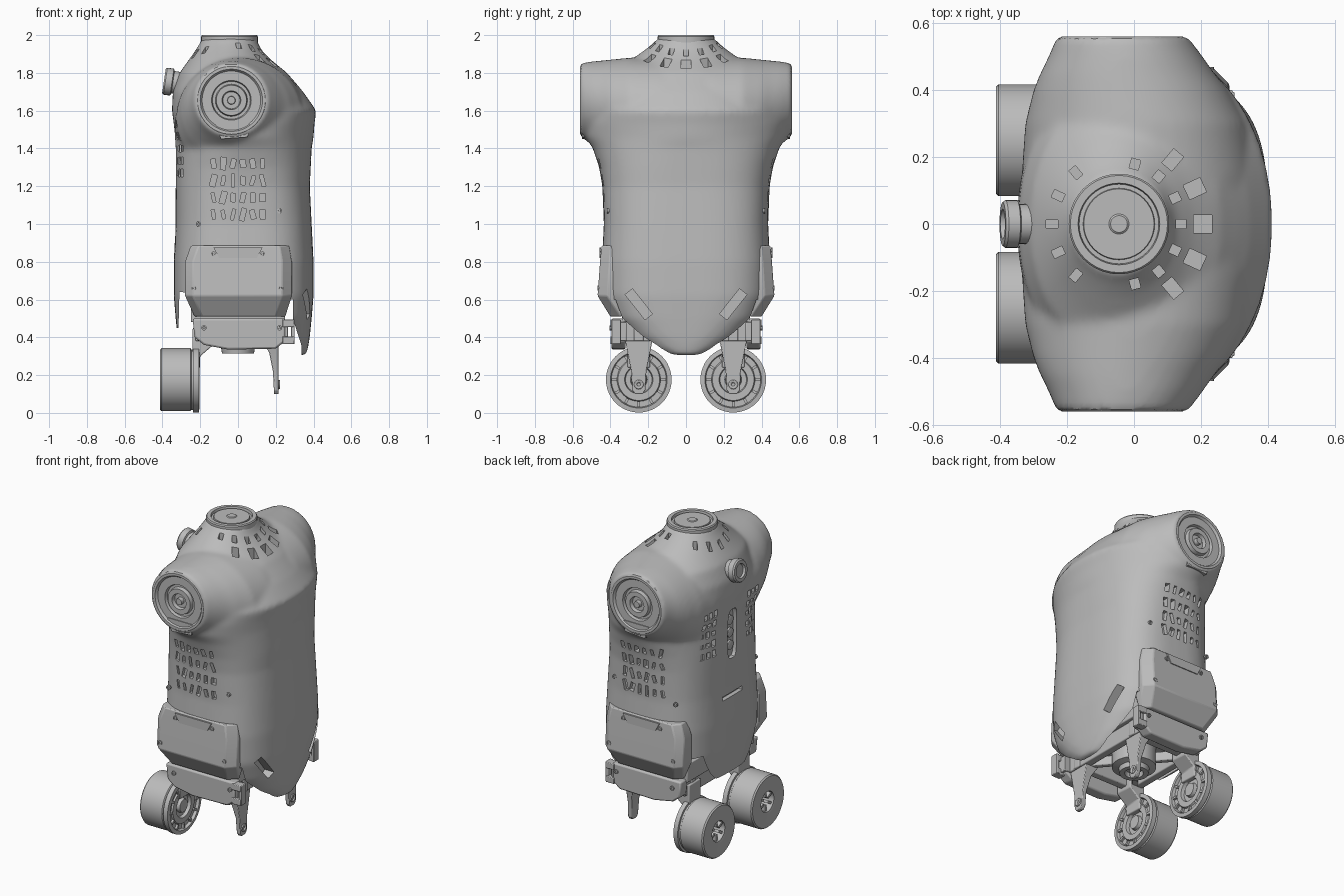
import bpy, bmesh, random
from math import sin, cos, pi, copysign, radians
from mathutils import Vector, Matrix

if "Cube" in bpy.data.objects:
    bpy.data.objects.remove(bpy.data.objects["Cube"])
random.seed(4)
parts = []

grey = bpy.data.materials.new("body_grey")
grey.use_nodes = True
grey.diffuse_color = (0.5, 0.5, 0.5, 1)
grey.node_tree.nodes["Principled BSDF"].inputs["Base Color"].default_value = (0.5, 0.5, 0.5, 1)


# ---- helpers ----
def make(name, bm, bevel=0):
    bmesh.ops.recalc_face_normals(bm, faces=bm.faces)
    me = bpy.data.meshes.new(name)
    bm.to_mesh(me)
    bm.free()
    me.materials.append(grey)
    ob = bpy.data.objects.new(name, me)
    bpy.context.collection.objects.link(ob)
    if bevel:
        mod = ob.modifiers.new("bevel", "BEVEL")
        mod.width, mod.segments = bevel, 2
    parts.append(ob)
    return ob


def loft(bm, rings):
    vs = [[bm.verts.new(p) for p in r] for r in rings]
    n = len(vs[0])
    for a, b in zip(vs, vs[1:]):
        for i in range(n):
            bm.faces.new((a[i], a[(i + 1) % n], b[(i + 1) % n], b[i]))
    bm.faces.new(vs[0])
    bm.faces.new(vs[-1])


def oval(lo, hi, b, n, count=64):
    """Superellipse spanning lo..hi on one axis and -b..b on the other."""
    def power(v):
        return copysign(abs(v) ** (2 / n), v)
    c, a = (lo + hi) / 2, (hi - lo) / 2
    angles = [2 * pi * i / count for i in range(count)]
    return [(c + a * power(cos(t)), b * power(sin(t))) for t in angles]


def prism(bm, outline, y0, y1):
    """Extrude an x-z outline along y."""
    loft(bm, [[(x, y, z) for x, z in outline] for y in (y0, y1)])


def lathe(bm, profile, centre, axis, count=40):
    """Revolve (radius, height) points about an axis direction."""
    m = Matrix.Translation(centre) @ Vector(axis).to_track_quat("Z", "Y").to_matrix().to_4x4()
    loft(bm, [[m @ Vector((r * cos(2 * pi * i / count), r * sin(2 * pi * i / count), h))
               for i in range(count)] for r, h in profile])


def box(bm, centre, size, rot=None):
    m = Matrix.Translation(centre) @ (rot or Matrix()) @ Matrix.Diagonal((*size, 1))
    bmesh.ops.create_cube(bm, size=1, matrix=m)


def bake(ob):
    bpy.context.view_layer.update()
    dg = bpy.context.evaluated_depsgraph_get()
    me = bpy.data.meshes.new_from_object(ob.evaluated_get(dg))
    ob.modifiers.clear()
    ob.data = me
    me.materials.clear()
    me.materials.append(grey)


# ---- torso shell: trunk and shoulder bar blended together ----
trunk = [  # z, back, front, half width, squareness
    (.305, -.30, .36, .14, 2.5), (.34, -.31, .37, .23, 2.6), (.4, -.32, .38, .31, 2.8),
    (.5, -.33, .39, .395, 3), (.62, -.34, .4, .44, 3), (.8, -.34, .4, .445, 3),
    (1, -.33, .39, .435, 3), (1.2, -.33, .38, .443, 2.8), (1.3, -.33, .385, .46, 2.6),
    (1.4, -.33, .39, .493, 2.3), (1.46, -.335, .4, .53, 2), (1.53, -.34, .405, .54, 2),
    (1.6, -.35, .415, .52, 2.1), (1.7, -.345, .345, .46, 2.1),
    (1.8, -.31, .26, .39, 2.1), (1.87, -.26, .175, .29, 2), (1.92, -.225, .125, .22, 2),
    (1.96, -.2, .105, .17, 2), (1.985, -.19, .1, .148, 2)]
shoulder = [  # y, back, front, bottom, top
    (.56, -.23, .16, 1.465, 1.85), (.5, -.255, .205, 1.42, 1.86), (.45, -.28, .24, 1.38, 1.865),
    (.4, -.3, .28, 1.33, 1.87), (.3, -.325, .34, 1.25, 1.88), (.15, -.335, .37, 1.2, 1.88)]
bm = bmesh.new()
loft(bm, [[(x, y, z) for x, y in oval(lo, hi, b, n)] for z, lo, hi, b, n in trunk])
bar = [(-y, *r) for y, *r in shoulder] + [(y, *r) for y, *r in reversed(shoulder)]
loft(bm, [[(x, y, (bot + top) / 2 + h) for x, h in oval(lo, hi, (top - bot) / 2, 2)]
          for y, lo, hi, bot, top in bar])
torso = make("torso_shell", bm)
mod = torso.modifiers.new("blend", "REMESH")
mod.mode, mod.voxel_size = "VOXEL", 0.015
mod = torso.modifiers.new("soften", "SMOOTH")
mod.factor, mod.iterations = 0.5, 8
bake(torso)

# ---- cutters: open underside, then sockets, vents and slots ----
bm = bmesh.new()
prism(bm, [(-.6, .2), (.335, .2), (.335, .36), (.29, .5), (.29, .6), (-.31, .64), (-.315, .45),
           (-.6, .45)], -.7, .7)
cavity = make("cutter_underside", bm)
bm = bmesh.new()
for i in range(-3, 4):                       # collar vents on the chest side
    turn = Matrix.Rotation(radians(25 * i), 4, "Z")
    vents = [(.185, .03, .028, 1.93)]
    if abs(i) < 3:
        vents.append((.25, .055, .055 - .008 * abs(i), 1.86))
    for r, length, width, z in vents:
        box(bm, Vector((-.045, 0, z)) + turn @ Vector((r, 0, 0)), (length, width, .17), turn)
for deg in (130, 155, 180, 205, 230):        # collar vents on the back
    turn = Matrix.Rotation(radians(deg), 4, "Z")
    box(bm, Vector((-.045, 0, 1.9)) + turn @ Vector((.2, 0, 0)), (.035, .025, .16), turn)
for s in (-1, 1):
    lathe(bm, [(.165, -.04), (.165, .1)], (-.035, s * .55, 1.655), (0, s, 0), 48)
    for i in range(6):                       # side grille
        for j in range(4):
            tilt = Matrix.Rotation(random.uniform(-.3, .3), 4, "Y")
            box(bm, (-.13 + .052 * i, s * .46, 1.05 + .09 * j),
                (random.uniform(.015, .032), .1, random.uniform(.04, .07)), tilt)
    for i in range(3):                       # back grille
        for j in range(5):
            box(bm, (-.34, s * (.17 + .045 * i), 1.27 + .065 * j), (.1, .028, random.uniform(.025, .045)))
    box(bm, (.39, s * .25, .575), (.15, .05, .17), Matrix.Rotation(-s * .67, 4, "X"))
box(bm, (-.34, 0, .95), (.07, .2, .025))
loft(bm, [[(x, y, 1.34 + z) for z, y in oval(-.16, .16, .045, 4, 24)] for x in (-.4, -.305)])
details = make("cutter_vents", bm)
for cutter in (cavity, details):
    mod = torso.modifiers.new("cut", "BOOLEAN")
    mod.operation, mod.solver, mod.object = "DIFFERENCE", "EXACT", cutter
bake(torso)
for cutter in (cavity, details):
    parts.remove(cutter)
    bpy.data.objects.remove(cutter)

# ---- neck mount, stop button, back indicators ----
bm = bmesh.new()
lathe(bm, [(.15, -.03), (.15, .018), (.145, .025), (.122, .025), (.118, .005), (.108, .005),
           (.105, .02), (.03, .02), (.025, .024)], (-.045, 0, 1.975), (0, 0, 1))
make("neck_mount", bm)
bm = bmesh.new()
lathe(bm, [(.06, 0), (.06, .035), (.072, .04), (.072, .075), (.065, .083), (.045, .083),
           (.04, .07)], (-.31, 0, 1.745), (-1, 0, .15), 24)
make("stop_button", bm)
bm = bmesh.new()
for z in (1.26, 1.34, 1.42):
    lathe(bm, [(.03, 0), (.03, .012), (.02, .016)], (-.306, 0, z), (-1, 0, 0), 16)
make("back_indicators", bm)

for s, side in ((1, "left"), (-1, "right")):
    # shoulder joint seated in its socket
    bm = bmesh.new()
    lathe(bm, [(.185, -.04), (.187, .012), (.18, .02), (.165, .02), (.155, .006), (.105, .006),
               (.1, -.012), (.085, -.012), (.08, .012), (.05, .012), (.045, -.01), (.022, -.01),
               (.02, .015)], (-.035, s * .54, 1.655), (0, s, 0), 48)
    prism(bm, [(-.12, 1.53), (-.09, 1.45), (.05, 1.46), (.07, 1.53)], s * .5, s * .551)
    make(side + "_shoulder_joint", bm)

    # hip cover with chamfered corners, and its latch plate
    bm = bmesh.new()
    loft(bm, [[(x0, s * .34, z), (x1, s * .34, z), (x1, s * (y - .05), z), (x1 - .05, s * y, z),
               (x0 + .04, s * y, z), (x0, s * (y - .04), z)]
              for z, x0, x1, y in ((.51, -.23, .25, .4), (.62, -.28, .285, .468),
                                   (.8, -.28, .285, .455), (.885, -.25, .27, .447))])
    make(side + "_hip_cover", bm, .008)
    bm = bmesh.new()
    prism(bm, [(-.13, .875), (-.1, .82), (.1, .82), (.13, .875)], s * .45, s * .459)
    make(side + "_hip_latch", bm)

    # lower side cover and corner bracket
    bm = bmesh.new()
    prism(bm, [(-.24, .5), (-.23, .4), (-.18, .36), (-.05, .335), (.2, .34), (.25, .38), (.25, .5)],
          s * .32, s * .395)
    make(side + "_lower_cover", bm, .01)
    bm = bmesh.new()
    for z in (.385, .475):
        box(bm, (.265, s * .375, z), (.06, .05, .04))
    box(bm, (.29, s * .37, .43), (.02, .05, .13))
    box(bm, (.24, s * .35, .43), (.05, .07, .1))
    make(side + "_corner_bracket", bm, .004)

    # cover screws
    bm = bmesh.new()
    for x, z, y in ((-.21, 1, .4), (.22, 1.07, .405), (-.23, .66, .455), (.225, .66, .455),
                    (-.18, .45, .39), (.22, .45, .39), (-.13, .84, .445), (.13, .84, .445)):
        lathe(bm, [(.014, 0), (.014, .014), (.007, .014), (.006, .008)], (x, s * y, z), (0, s, 0), 10)
    make(side + "_cover_screws", bm)

    # hip motor with recessed faces
    bm = bmesh.new()
    lathe(bm, [(.06, .1), (.065, .005), (.09, 0), (.16, 0), (.167, .008), (.167, .16), (.16, .165),
               (.16, .175), (.174, .175), (.174, .205), (.15, .208), (.145, .19), (.115, .19),
               (.11, .2), (.075, .2), (.07, .18), (.045, .18), (.04, .2), (.015, .2)],
          (-.412, s * .25, .176), (1, 0, 0), 48)
    for i in range(6):
        turn = Matrix.Rotation(i * pi / 3, 4, "X")
        box(bm, Vector((-.36, s * .25, .176)) + turn @ Vector((0, 0, .045)), (.07, .016, .04), turn)
    for i in range(12):
        turn = Matrix.Rotation(i * pi / 6, 4, "X")
        box(bm, Vector((-.217, s * .25, .176)) + turn @ Vector((0, 0, .13)), (.02, .014, .028), turn)
    make(side + "_hip_motor", bm)

    # motor arm and front bearing lug
    bm = bmesh.new()
    prism(bm, [(-.24, .24), (-.2, .24), (-.2, .3), (-.13, .36), (-.13, .45), (-.24, .45)],
          s * .19, s * .31)
    make(side + "_motor_arm", bm, .006)
    bm = bmesh.new()
    loft(bm, [[(x, s * .25 + y, z) for x, y in ((.215 - d, -w), (.215, -w), (.215, w), (.215 - d, w))]
              for z, w, d in ((.1, .02, .025), (.12, .035, .025), (.22, .04, .03),
                              (.32, .06, .05), (.4, .075, .1))])
    lathe(bm, [(.025, 0), (.025, .012), (.012, .012), (.01, .004)], (.21, s * .25, .15), (1, 0, 0), 16)
    make(side + "_bearing_lug", bm, .004)

# ---- open frame under the pelvis ----
bm = bmesh.new()
for s in (-1, 1):
    box(bm, (0, s * .25, .43), (.46, .05, .1))
    box(bm, (s * .2, 0, .43), (.05, .66, .1))
    box(bm, (0, 0, .41), (.56, .035, .06), Matrix.Rotation(s * .85, 4, "Z"))
box(bm, (0, 0, .54), (.5, .68, .12))
make("pelvis_frame", bm, .006)
bm = bmesh.new()
lathe(bm, [(.13, .2), (.13, .04), (.09, .03), (.085, 0), (.055, 0), (.05, .03), (.02, .03)],
      (0, 0, .315), (0, 0, 1), 32)
make("waist_bearing", bm)

# ---- shading ----
bpy.ops.object.select_all(action="DESELECT")
for ob in parts:
    ob.select_set(True)
bpy.context.view_layer.objects.active = torso
bpy.ops.object.shade_smooth_by_angle(angle=radians(32))
bpy.ops.object.select_all(action="DESELECT")
